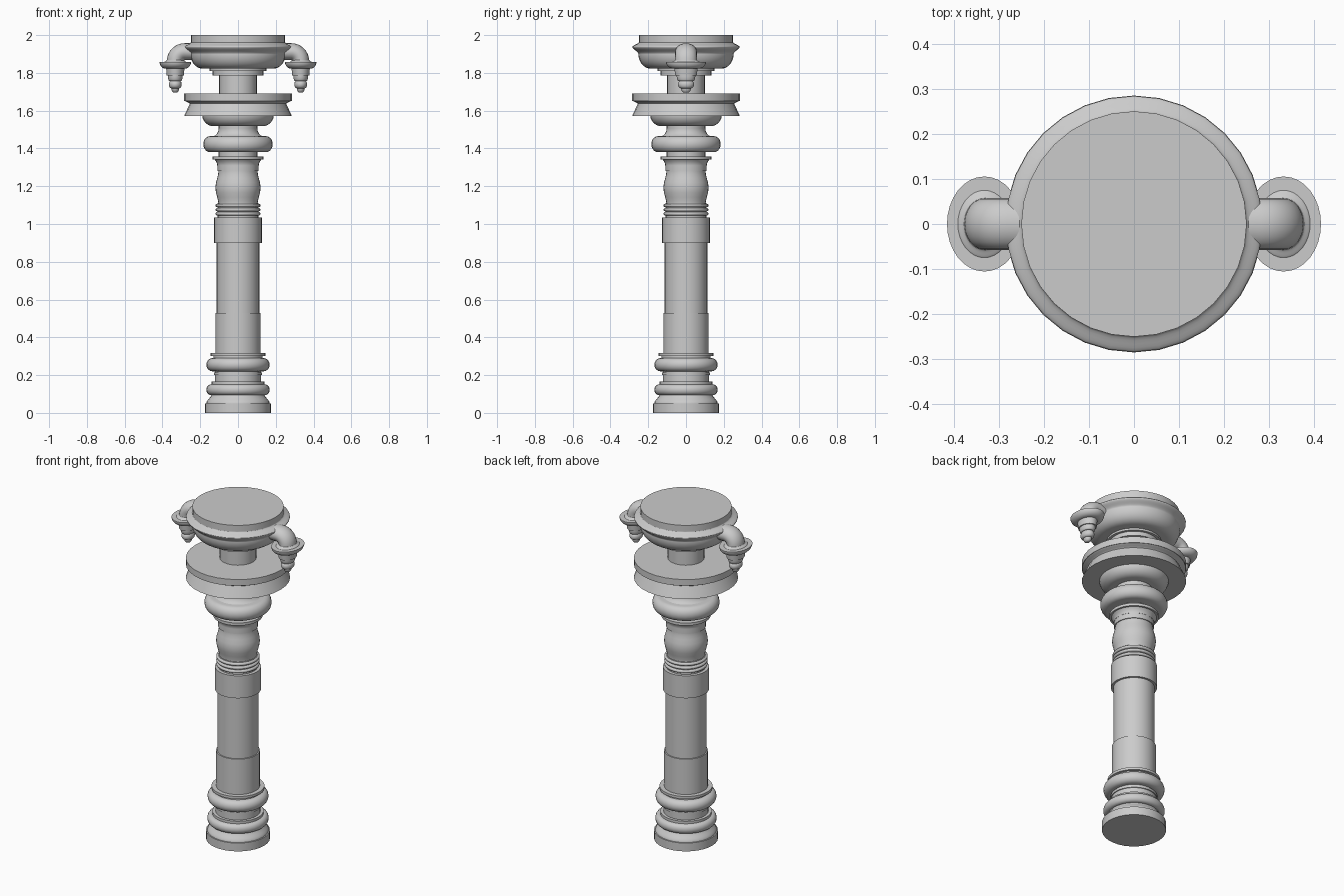
import bpy, bmesh
from math import sin, cos, pi, sqrt, radians

cube = bpy.data.objects.get("Cube")
if cube:
    bpy.data.objects.remove(cube)

stone = bpy.data.materials.new("light_grey_stone")
stone.use_nodes = True
GREY = (.6, .6, .6, 1)
stone.diffuse_color = GREY
stone.node_tree.nodes["Principled BSDF"].inputs["Base Color"].default_value = GREY

LAMP_X = .332      # distance of the lamps from the column axis
LAMP_DEPTH = 1.27  # lamps are oval, deeper than wide


def skin(name, rings):
    """Bridge successive closed rings and cap both ends."""
    bm = bmesh.new()
    loops = [[bm.verts.new(point) for point in ring] for ring in rings]
    for lower, upper in zip(loops, loops[1:]):
        for i in range(len(lower)):
            bm.faces.new((lower[i - 1], lower[i], upper[i], upper[i - 1]))
    bm.faces.new(loops[0])
    bm.faces.new(loops[-1])
    bmesh.ops.recalc_face_normals(bm, faces=bm.faces)
    mesh = bpy.data.meshes.new(name)
    bm.to_mesh(mesh)
    bm.free()
    mesh.materials.append(stone)
    obj = bpy.data.objects.new(name, mesh)
    bpy.context.collection.objects.link(obj)
    bpy.ops.object.select_all(action="DESELECT")
    obj.select_set(True)
    bpy.context.view_layer.objects.active = obj
    bpy.ops.object.shade_smooth_by_angle(angle=radians(35))


def circle(count):
    return [(cos(2 * pi * i / count), sin(2 * pi * i / count)) for i in range(count)]


# Moulding shapes: how far the outline has moved from start to end at height t
def straight(t):
    return t


def bulge(t):
    return sqrt(max(0, 1 - (2 * t - 1) ** 2))


def belly(t):
    return sin(pi * t) ** 2


def quarter_round(t):
    return sqrt(max(0, 1 - (1 - t) ** 2))


def ogee(t):
    return t * t * (3 - 2 * t)


def hollow(t):
    return t * t


def moulding(name, bottom, top, start, end, shape, x=0, depth=1, steps=10):
    """Lathe one moulding whose radius runs from start towards end."""
    rings = []
    for k in range(steps + 1):
        t = (1 - cos(pi * k / steps)) / 2
        radius = start + (end - start) * shape(t)
        z = bottom + (top - bottom) * t
        rings.append([(x + radius * c, depth * radius * s, z) for c, s in circle(32)])
    skin(name, rings)


def drum(name, radius, bottom, top):
    moulding(name, bottom, top, radius, radius, straight, steps=1)


# Foot of the column
drum("base_plinth", radius=.175, bottom=0, top=.05)
moulding("base_slope", bottom=.05, top=.1, start=.168, end=.14, shape=ogee)
moulding("base_lower_ring", bottom=.095, top=.15, start=.145, end=.168, shape=bulge)
drum("base_lower_fillet", radius=.14, bottom=.14, top=.165)
drum("base_waist", radius=.123, bottom=.15, top=.23)
drum("base_waist_band", radius=.128, bottom=.2, top=.215)
moulding("base_upper_ring", bottom=.22, top=.29, start=.135, end=.167, shape=bulge)
drum("base_upper_fillet", radius=.13, bottom=.28, top=.305)
drum("base_top_lip", radius=.145, bottom=.302, top=.317)

# Shaft
drum("lower_shaft", radius=.12, bottom=.3, top=.53)
drum("upper_shaft", radius=.113, bottom=.52, top=.91)
drum("shaft_band", radius=.126, bottom=.9, top=1.035)

# Ringed neck and vase
drum("ringed_neck", radius=.108, bottom=1.03, top=1.11)
for index, label in enumerate(("lower", "middle", "upper")):
    base = 1.045 + index * .022
    moulding(label + "_neck_ring", base, base + .018, start=.11, end=.119, shape=bulge, steps=6)
moulding("vase", bottom=1.105, top=1.28, start=.104, end=.12, shape=belly)
drum("vase_collar", radius=.109, bottom=1.28, top=1.34)
moulding("vase_flare", bottom=1.31, top=1.343, start=.11, end=.125, shape=hollow)
drum("vase_lip", radius=.135, bottom=1.342, top=1.358)

# Capital and platform
drum("capital_core", radius=.102, bottom=1.35, top=1.53)
moulding("capital_bulge", bottom=1.38, top=1.465, start=.148, end=.184, shape=bulge)
moulding("capital_shoulder", bottom=1.46, top=1.505, start=.147, end=.103, shape=quarter_round)
moulding("platform_support", bottom=1.518, top=1.58, start=.13, end=.19, shape=quarter_round)
moulding("platform_skirt", bottom=1.572, top=1.64, start=.285, end=.254, shape=straight)
moulding("platform_flare", bottom=1.635, top=1.655, start=.254, end=.284, shape=ogee)
drum("platform_slab", radius=.285, bottom=1.652, top=1.69)

# Neck and bowl
drum("upper_neck", radius=.1, bottom=1.68, top=1.79)
drum("bowl_lower_step", radius=.135, bottom=1.785, top=1.815)
drum("bowl_upper_step", radius=.15, bottom=1.81, top=1.825)
moulding("bowl", bottom=1.822, top=1.9, start=.185, end=.252, shape=quarter_round)
moulding("bowl_flare", bottom=1.9, top=1.938, start=.252, end=.284, shape=ogee)
moulding("bowl_shoulder", bottom=1.938, top=1.962, start=.284, end=.25, shape=ogee)
drum("bowl_cap", radius=.25, bottom=1.96, top=2)


def lamp_arm(name, side, radius=.045, bend=.05, steps=8):
    """Oval pipe that leaves the bowl level and turns down through a quarter circle."""
    def ring(x, z, angle):
        return [(side * (x + radius * c * sin(angle)), LAMP_DEPTH * radius * s,
                 z + radius * c * cos(angle)) for c, s in circle(24)]

    centre_x, centre_z = LAMP_X - bend, 1.862
    rings = [ring(.24, centre_z + bend, 0)]
    for k in range(steps + 1):
        angle = pi / 2 * k / steps
        rings.append(ring(centre_x + bend * sin(angle), centre_z + bend * cos(angle), angle))
    skin(name, rings)


# Side lamps: arm, shade, cup and hanging finial
for side, label in ((1, "left"), (-1, "right")):
    lamp_arm(label + "_lamp_arm", side)
    place = dict(x=side * LAMP_X, depth=LAMP_DEPTH)
    moulding(label + "_lamp_shade", bottom=1.822, top=1.857, start=.05, end=.083, shape=quarter_round, **place)
    moulding(label + "_shade_collar", bottom=1.855, top=1.868, start=.06, end=.045, shape=ogee, **place)
    moulding(label + "_lamp_cup", bottom=1.785, top=1.83, start=.045, end=.049, shape=straight, **place)
    moulding(label + "_cup_base", bottom=1.757, top=1.787, start=.031, end=.039, shape=quarter_round, **place)
    moulding(label + "_finial_knob", bottom=1.718, top=1.76, start=.02, end=.034, shape=bulge, **place)
    moulding(label + "_finial_tip", bottom=1.695, top=1.722, start=.006, end=.021, shape=quarter_round, **place)
